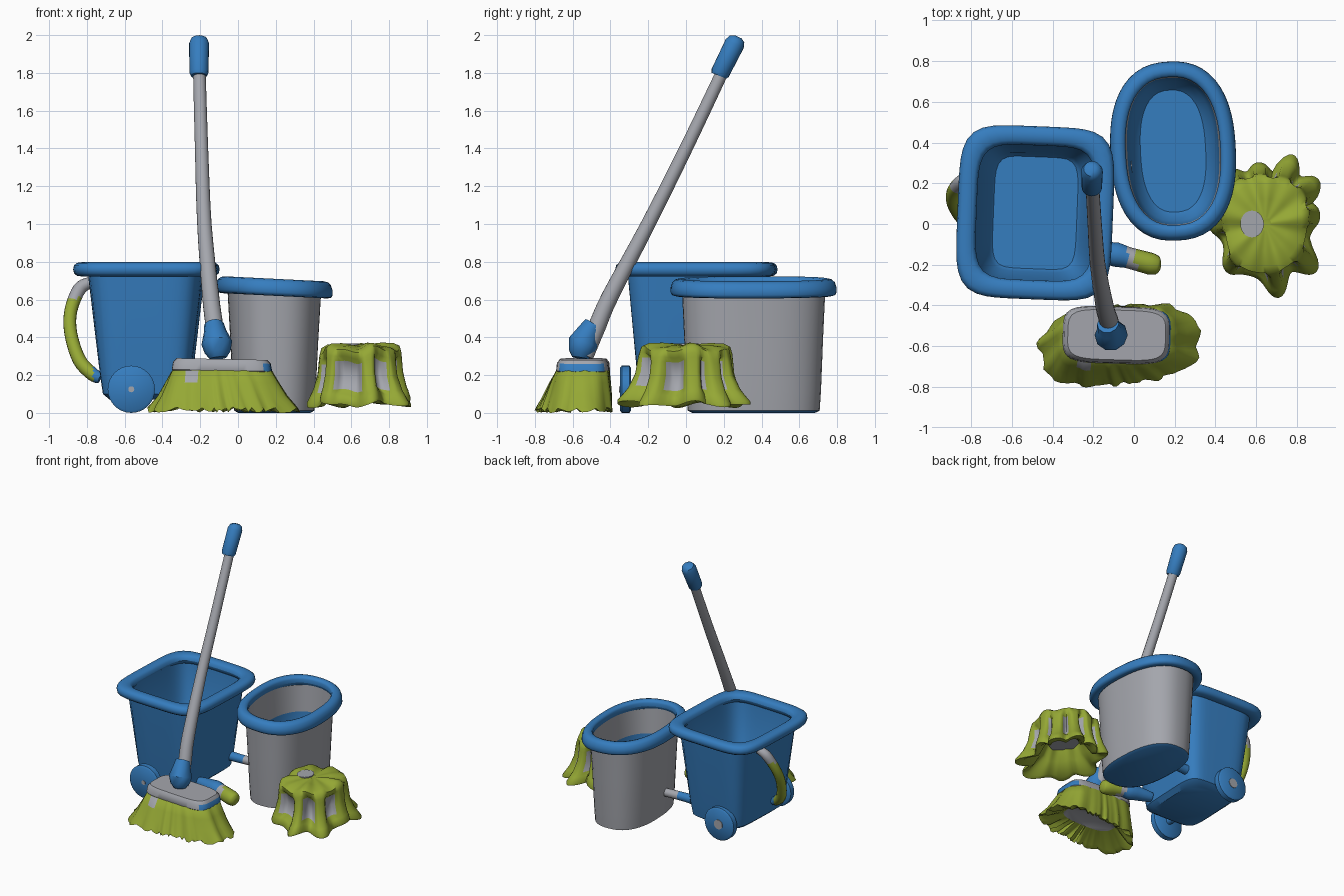
import bpy, bmesh, math, random
from mathutils import Vector

if "Cube" in bpy.data.objects:
    bpy.data.objects.remove(bpy.data.objects["Cube"])

random.seed(4)
BLUE, GRAY, GREEN = 0, 1, 2


def material(name, rgb):
    m = bpy.data.materials.new(name)
    m.diffuse_color = (*rgb, 1)
    m.use_nodes = True
    m.node_tree.nodes["Principled BSDF"].inputs["Base Color"].default_value = m.diffuse_color
    return m


MATS = [material("blue_plastic", (0.036, 0.205, 0.52)),
        material("light_gray", (0.37, 0.38, 0.415)),
        material("green_cloth", (0.30, 0.39, 0.035))]


def loft(name, rings, rule, angle=40):
    """Skin a list of equal-length rings, cap both ends, colour by rule(centre, ring)."""
    bm = bmesh.new()
    vs = [[bm.verts.new(p) for p in r] for r in rings]
    n = len(vs[0])
    pick = rule if callable(rule) else (lambda c, i: rule)
    made = []
    for i in range(len(vs) - 1):
        for j in range(n):
            k = (j + 1) % n
            made.append((bm.faces.new((vs[i][j], vs[i][k], vs[i + 1][k], vs[i + 1][j])), i))
    made.append((bm.faces.new(vs[0]), -1))
    made.append((bm.faces.new(vs[-1]), len(vs)))
    for f, i in made:
        f.material_index = pick(f.calc_center_median(), i)
    bmesh.ops.recalc_face_normals(bm, faces=bm.faces)
    me = bpy.data.meshes.new(name)
    bm.to_mesh(me)
    bm.free()
    for m in MATS:
        me.materials.append(m)
    ob = bpy.data.objects.new(name, me)
    bpy.context.collection.objects.link(ob)
    bpy.ops.object.select_all(action='DESELECT')
    ob.select_set(True)
    bpy.context.view_layer.objects.active = ob
    bpy.ops.object.shade_smooth_by_angle(angle=math.radians(angle))
    return ob


def oval(cx, cy, z, a, b, n=2.0, rot=0.0, tilt=0.0, seg=64):
    """Superellipse ring; tilt is the slope of z along x."""
    pts = []
    for j in range(seg):
        t = 2 * math.pi * j / seg
        c, s = math.cos(t), math.sin(t)
        r = (abs(c / a) ** n + abs(s / b) ** n) ** (-1 / n)
        x, y = r * c, r * s
        X = x * math.cos(rot) - y * math.sin(rot)
        Y = x * math.sin(rot) + y * math.cos(rot)
        pts.append((cx + X, cy + Y, z + tilt * X))
    return pts


def tube(name, path, radii, rule, seg=20, smooth=1, angle=40):
    """Round tube along a path, optionally smoothed with extra points."""
    P = [Vector(p) for p in path]
    pts, rad = [], []
    for i in range(len(P) - 1):
        p0, p1, p2, p3 = P[max(i - 1, 0)], P[i], P[i + 1], P[min(i + 2, len(P) - 1)]
        for s in range(smooth):
            t = s / smooth
            pts.append(0.5 * (2 * p1 + (p2 - p0) * t + (2 * p0 - 5 * p1 + 4 * p2 - p3) * t * t
                              + (3 * p1 - p0 - 3 * p2 + p3) * t ** 3))
            rad.append(radii[i] * (1 - t) + radii[i + 1] * t)
    pts.append(P[-1])
    rad.append(radii[-1])
    d0 = P[-1] - P[0]
    ref = Vector((0, 1, 0)) if abs(d0.y) < 0.5 * d0.length else Vector((1, 0, 0))
    rings = []
    for i, p in enumerate(pts):
        d = (pts[min(i + 1, len(pts) - 1)] - pts[max(i - 1, 0)]).normalized()
        u = d.cross(ref).normalized()
        w = d.cross(u)
        rings.append([p + rad[i] * (u * math.cos(2 * math.pi * j / seg) + w * math.sin(2 * math.pi * j / seg))
                      for j in range(seg)])
    return loft(name, rings, rule, angle)


def rim(name, cx, cy, z, a, b, w, h, n, rot, tilt, slant):
    """Rounded lip: rings run around a small oval cross-section (closed on itself)."""
    rings = []
    for k in range(13):
        t = math.pi + 2 * math.pi * k / 12
        ct, st = math.cos(t), math.sin(t)
        o = w * math.copysign(abs(ct) ** 0.8, ct) - slant * st
        rings.append(oval(cx, cy, z + h * math.copysign(abs(st) ** 0.8, st), a + o, b + o, n, rot, tilt))
    ob = loft(name, rings, BLUE, 60)
    bm = bmesh.new()
    bm.from_mesh(ob.data)
    bmesh.ops.delete(bm, geom=[f for f in bm.faces if len(f.verts) > 4], context='FACES_ONLY')
    bmesh.ops.remove_doubles(bm, verts=bm.verts, dist=0.0005)
    bmesh.ops.recalc_face_normals(bm, faces=bm.faces)
    bm.to_mesh(ob.data)
    bm.free()


# square bucket: z, half x, half y from the underside up, over and down inside
BX, BY, BR = -0.485, 0.055, -0.04
square = [(0.07, 0.19, 0.25), (0.10, 0.225, 0.295), (0.2, 0.24, 0.31), (0.75, 0.305, 0.36),
          (0.75, 0.29, 0.345), (0.18, 0.222, 0.29), (0.16, 0.205, 0.275)]
loft("square_bucket", [oval(BX, BY, z, a, b, 6, BR) for z, a, b in square], BLUE)
rim("square_bucket_rim", BX, BY, 0.76, 0.335, 0.378, 0.047, 0.038, 5, BR, 0, 0)

# wheels, hubs and axle
for side, y, s, hub in (("front", -0.32, -1, 0.016), ("back", 0.38, 1, 0.036)):
    tube(side + "_wheel", [(-0.565, y + s * d, 0.125) for d in (-0.03, -0.02, 0.02, 0.03)],
         [0.112, 0.125, 0.125, 0.112], BLUE, 32)
    tube(side + "_hub", [(-0.565, y + s * d, 0.125) for d in (0.0, 0.034)], [hub, hub], GRAY)
tube("axle", [(-0.565, -0.32, 0.125), (-0.565, 0.38, 0.125)], [0.025, 0.025], BLUE)

# carrying handle on the left side
tube("bucket_handle",
     [(-0.782, 0.22, 0.69), (-0.84, 0.21, 0.655), (-0.885, 0.16, 0.54), (-0.885, 0.10, 0.42),
      (-0.84, 0.03, 0.28), (-0.77, -0.02, 0.205), (-0.73, -0.03, 0.185)],
     [0.03, 0.036, 0.034, 0.034, 0.036, 0.036, 0.03],
     lambda c, i: GRAY if c.z > 0.61 else BLUE if c.x > -0.765 else GREEN, 16, 5)

# pegs on the right side of the square bucket
tube("front_peg", [(-0.25, -0.11, 0.125), (-0.09, -0.15, 0.13), (-0.03, -0.165, 0.13), (0.08, -0.195, 0.12),
                   (0.115, -0.205, 0.115), (0.13, -0.208, 0.113)],
     [0.035, 0.06, 0.052, 0.054, 0.045, 0.018],
     lambda c, i: BLUE if c.x < -0.03 else GRAY if c.x < 0.01 else GREEN, 16, 4)
tube("back_peg", [(-0.25, 0.27, 0.18), (-0.17, 0.27, 0.18), (-0.01, 0.28, 0.18)],
     [0.035, 0.032, 0.03], lambda c, i: BLUE if c.x < -0.14 else GRAY, 16, 4)

# oval bucket: gray walls, blue underside, blue floor and lower lining
OX, OY, OR = 0.192, 0.358, 0.05
shell = [(0.0, 0.19, 0.325, 0), (0.012, 0.21, 0.35, 0), (0.12, 0.218, 0.357, 0), (0.4, 0.232, 0.368, 0),
         (0.66, 0.247, 0.38, -0.05), (0.66, 0.238, 0.371, -0.05), (0.45, 0.225, 0.36, 0),
         (0.12, 0.205, 0.343, 0), (0.07, 0.16, 0.30, 0)]
loft("oval_bucket", [oval(OX, OY, z, a, b, 2.5, OR, t) for z, a, b, t in shell],
     lambda c, i: BLUE if i <= 0 or i >= 6 else GRAY)
rim("oval_bucket_rim", OX, OY, 0.665, 0.27, 0.402, 0.037, 0.045, 2.4, OR, -0.05, 0.01)

# mop pole and grip
tube("mop_pole", [(-0.105, -0.535, 0.30), (-0.125, -0.47, 0.46), (-0.145, -0.40, 0.62), (-0.178, -0.2, 1.0),
                  (-0.193, 0.0, 1.4), (-0.205, 0.2, 1.82)],
     [0.045, 0.047, 0.045, 0.038, 0.035, 0.033], GRAY, 20, 4)
tube("mop_grip", [(-0.207, 0.175, 1.785), (-0.207, 0.181, 1.80), (-0.206, 0.258, 1.955),
                  (-0.205, 0.271, 1.98), (-0.205, 0.276, 1.991)],
     [0.042, 0.05, 0.053, 0.042, 0.02], BLUE, 20)

# mop joint: faceted socket
tube("mop_joint", [(-0.105, -0.56, 0.29), (-0.108, -0.555, 0.32), (-0.112, -0.545, 0.37), (-0.122, -0.515, 0.43),
                   (-0.128, -0.49, 0.465)], [0.045, 0.068, 0.082, 0.06, 0.054], BLUE, 10)

# mop plate with a blue right end
plate = [(0.21, 0.25, 0.13), (0.225, 0.265, 0.14), (0.265, 0.258, 0.136), (0.285, 0.24, 0.122)]
loft("mop_plate", [oval(-0.085, -0.545, z, a, b, 4.5, -0.03, -0.02) for z, a, b in plate],
     lambda c, i: BLUE if c.x > 0.14 and 0 < i < 2 else GRAY)

# mop skirt: rippled cloth flaring to the floor, gray backing beneath
hem = [(random.uniform(-1, 1), random.uniform(0, 1)) for _ in range(96)]


def skirt(cx, cy, z, a, b, n, rot, rip, fray):
    pts = []
    for j, (x, y, zz) in enumerate(oval(cx, cy, z, a, b, n, rot, seg=96)):
        t = 2 * math.pi * j / 96
        k = 1 + rip * (math.sin(13 * t) + 0.7 * math.sin(21 * t + 1) + 0.4 * hem[j][0])
        pts.append((cx + (x - cx) * k, cy + (y - cy) * k, zz + fray * hem[j][1]))
    return pts


cloth = [(-0.085, -0.545, 0.235, 0.24, 0.12, 4, -0.03, 0.0, 0), (-0.085, -0.545, 0.225, 0.262, 0.14, 4, -0.02, 0.008, 0),
         (-0.082, -0.56, 0.16, 0.295, 0.158, 3.4, 0.03, 0.018, 0), (-0.078, -0.575, 0.09, 0.335, 0.175, 3, 0.07, 0.022, 0),
         (-0.073, -0.59, 0.03, 0.38, 0.187, 2.8, 0.1, 0.026, 0.01), (-0.07, -0.595, 0.0, 0.392, 0.19, 2.8, 0.11, 0.03, 0.03),
         (-0.073, -0.595, 0.01, 0.34, 0.16, 2.8, 0.1, 0.03, 0.03), (-0.08, -0.575, 0.09, 0.21, 0.1, 3, 0, 0.0, 0)]


def skirt_colour(c, i):
    patch = i == 1 and -0.28 < c.x < -0.21 and c.y < -0.6
    return GRAY if patch or i > 7 else GREEN


loft("mop_skirt", [skirt(*c) for c in cloth], skirt_colour, 55)

# spare mop head: strands hanging from a dome, gray core in the gaps
SX, SY, N = 0.645, 0.0, 120
STRANDS = [(-135, 0.04), (-78, 0.095), (-38, 0.095), (8, 0.04), (35, 0.085), (65, 0.1), (97, 0.04),
           (130, 0.05), (180, 0.06)]


def nearest(t):
    """Angular distance in degrees to the closest strand, and its flare."""
    return min((abs((math.degrees(t) - a + 180) % 360 - 180), f) for a, f in STRANDS)


def strands(z, r, groove, flare):
    pts = []
    for j in range(N):
        t = 2 * math.pi * j / N
        d, f = nearest(t)
        g = min(1.0, max(0.0, (d - 6) / 10))
        rr = r * (1 + 0.025 * math.sin(3 * t + 0.6) + 0.03 * math.cos(4 * t + math.pi))
        rr += flare * f * math.exp(-(d / 14) ** 2) - groove * g * g * (3 - 2 * g)
        lift = 0.012 * math.sin(5 * t + 1) + 0.008 * math.sin(9 * t)
        pts.append((SX + 0.95 * rr * math.cos(t), SY + 1.1 * rr * math.sin(t), z + lift * min(1, r / 0.2)))
    return pts


prof = [(0.36, 0.03, 0, 0), (0.36, 0.12, 0, 0), (0.352, 0.19, 0, 0), (0.335, 0.225, 0.005, 0),
        (0.30, 0.235, 0.02, 0), (0.275, 0.235, 0.05, 0.05), (0.20, 0.238, 0.06, 0.15), (0.125, 0.245, 0.055, 0.45),
        (0.10, 0.25, 0.025, 0.6), (0.06, 0.25, 0.01, 0.95), (0.045, 0.245, 0.01, 1.0),
        (0.05, 0.21, 0.01, 0.8), (0.13, 0.16, 0, 0), (0.2, 0.12, 0, 0)]


def strand_colour(c, i):
    t = math.atan2((c.y - SY) / 1.1, (c.x - SX) / 0.95)
    if 4 < i < 7 and nearest(t)[0] > 9.5:
        return GRAY
    return GRAY if i > 12 else GREEN


loft("spare_mop_head", [strands(*p) for p in prof], strand_colour, 55)
loft("mop_head_socket", [oval(0.58, 0.0, z, 0.058, 0.066, seg=24) for z in (0.355, 0.368)], GRAY)
